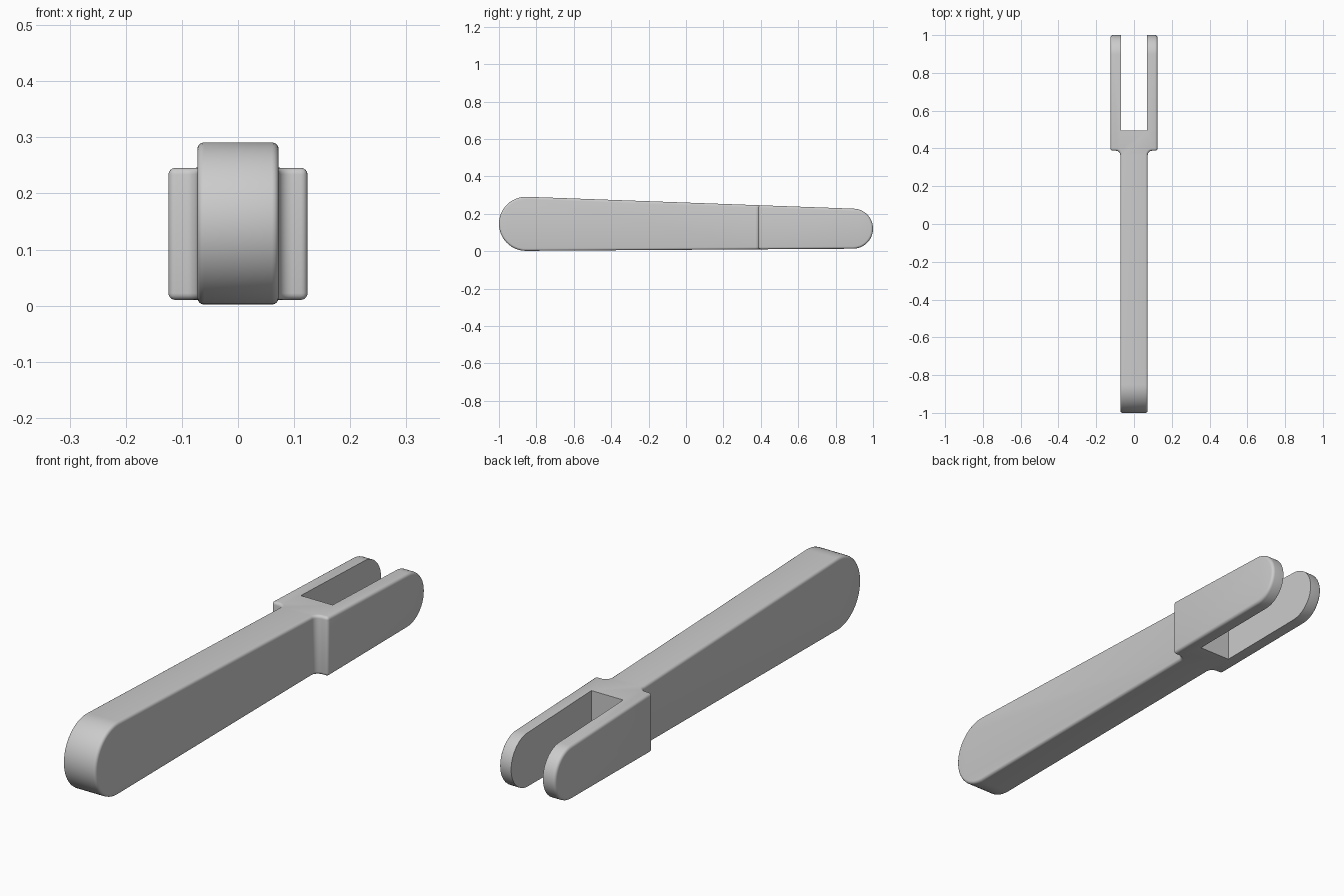
import bpy
import bmesh
from math import pi, sin, cos, asin, atan2, hypot, radians
from mathutils import Vector

cube = bpy.data.objects.get("Cube")
if cube:
    bpy.data.objects.remove(cube)

HALF_SHAFT, HALF_FORK = 0.0725, 0.124
SHOULDER, FILLET, ROUND = 0.388, 0.024, 0.012

# One plain grey material
grey = bpy.data.materials.new("light_grey")
grey.use_nodes = True
colour = (0.6, 0.6, 0.6, 1)
grey.diffuse_color = colour
grey.node_tree.nodes["Principled BSDF"].inputs["Base Color"].default_value = colour


def arc(centre, radius, start, end, steps):
    return [(centre[0] + radius * cos(start + (end - start) * i / steps),
             centre[1] + radius * sin(start + (end - start) * i / steps))
            for i in range(steps + 1)]


def prism(name, points, sweep):
    """Extrude a closed outline of 3D points along a vector."""
    bm = bmesh.new()
    face = bm.faces.new([bm.verts.new(p) for p in points])
    new = bmesh.ops.extrude_face_region(bm, geom=[face])["geom"]
    bmesh.ops.translate(bm, vec=Vector(sweep),
                        verts=[g for g in new if isinstance(g, bmesh.types.BMVert)])
    bmesh.ops.recalc_face_normals(bm, faces=bm.faces)
    mesh = bpy.data.meshes.new(name)
    bm.to_mesh(mesh)
    bm.free()
    mesh.materials.append(grey)
    obj = bpy.data.objects.new(name, mesh)
    bpy.context.collection.objects.link(obj)
    return obj


def boolean(obj, cutter, operation):
    mod = obj.modifiers.new(operation.title(), "BOOLEAN")
    mod.object, mod.operation, mod.solver = cutter, operation, "EXACT"
    cutter.hide_render = True
    cutter.hide_set(True)


# Side profile: two round ends joined by tangent lines
front, front_r = (-0.8555, 0.1465), 0.1445
back, back_r = (0.893, 0.1205), 0.107
dy, dz = back[0] - front[0], back[1] - front[1]
tilt, lean = atan2(dz, dy), asin((front_r - back_r) / hypot(dy, dz))
top, bottom = tilt + pi / 2 - lean, tilt - pi / 2 + lean
side = (arc(front, front_r, top, bottom + 2 * pi, 28)
        + arc(back, back_r, bottom, top, 28))
body = prism("forked_lever", [(-0.2, y, z) for y, z in side], (0.4, 0, 0))

# Plan outline: narrow shaft, filleted shoulders, wide fork
half = [(HALF_SHAFT, -1.2)]
half += arc((HALF_SHAFT + FILLET, SHOULDER - FILLET), FILLET, pi, pi / 2, 6)
half += [(HALF_FORK, SHOULDER), (HALF_FORK, 1.2)]
plan = half + [(-x, y) for x, y in reversed(half)]
plan_cutter = prism("plan_cutter", [(x, y, -0.2) for x, y in plan], (0, 0, 0.8))
boolean(body, plan_cutter, "INTERSECT")

# Rounded outer edges
bevel = body.modifiers.new("Rounded edges", "BEVEL")
bevel.width, bevel.segments = ROUND, 4
bevel.limit_method, bevel.angle_limit = "ANGLE", radians(35)
bevel.use_clamp_overlap = False

# Slot between the prongs, left with sharp edges
slot = [(-0.07, 0.495), (0.07, 0.495), (0.07, 1.2), (-0.07, 1.2)]
slot_cutter = prism("slot_cutter", [(x, y, -0.2) for x, y in slot], (0, 0, 0.8))
boolean(body, slot_cutter, "DIFFERENCE")

# Bake the modifiers, remove the cutters, shade smooth
bpy.context.view_layer.update()
result = bpy.data.meshes.new_from_object(
    body.evaluated_get(bpy.context.evaluated_depsgraph_get()))
body.modifiers.clear()
body.data = result
for cutter in (plan_cutter, slot_cutter):
    bpy.data.objects.remove(cutter)
bpy.ops.object.select_all(action="DESELECT")
body.select_set(True)
bpy.context.view_layer.objects.active = body
bpy.ops.object.shade_smooth_by_angle(angle=radians(30))
